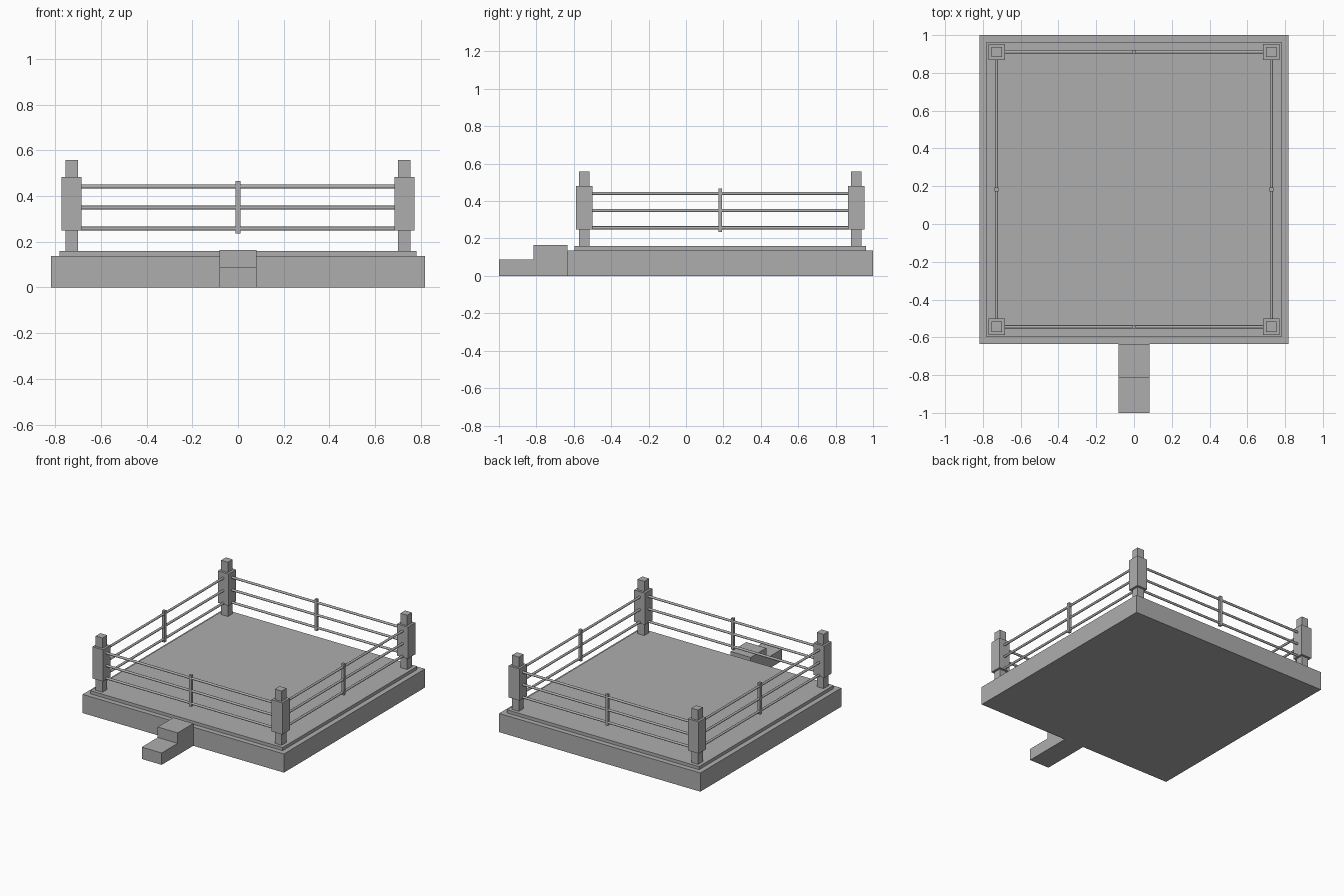
import bpy
import math

if "Cube" in bpy.data.objects:
    bpy.data.objects.remove(bpy.data.objects["Cube"])

CY = 0.183      # centre of the ring along y
POST = 0.7275   # post offset from the ring centre
PAD = 0.0435    # half width of a corner pad

grey = bpy.data.materials.new("plain_grey")
grey.diffuse_color = (0.42, 0.42, 0.42, 1)
grey.use_nodes = True
grey.node_tree.nodes["Principled BSDF"].inputs["Base Color"].default_value = grey.diffuse_color


def box(name, x0, x1, y0, y1, z0, z1):
    bpy.ops.mesh.primitive_cube_add(
        size=1, location=((x0 + x1) / 2, (y0 + y1) / 2, (z0 + z1) / 2))
    ob = bpy.context.object
    ob.name = name
    ob.scale = (x1 - x0, y1 - y0, z1 - z0)
    bpy.ops.object.transform_apply(location=False, rotation=False, scale=True)
    ob.data.materials.append(grey)


def block(name, x, y, half, z0, z1):
    box(name, x - half, x + half, y - half, y + half, z0, z1)


def rope(name, x, y, z, along_x):
    rot = (0, math.pi / 2, 0) if along_x else (math.pi / 2, 0, 0)
    bpy.ops.mesh.primitive_cylinder_add(
        vertices=16, radius=0.0085, depth=2 * (POST - PAD),
        location=(x, y, z), rotation=rot)
    ob = bpy.context.object
    ob.name = name
    ob.data.materials.append(grey)
    bpy.ops.object.shade_smooth_by_angle(angle=math.radians(35))


# Platform and mat
block("platform", 0, CY, 0.817, 0, 0.137)
block("mat", 0, CY, 0.78, 0.137, 0.16)

# Entry steps
box("lower_step", -0.081, 0.081, -1.0, -0.815, 0, 0.087)
box("upper_step", -0.081, 0.081, -0.815, CY - 0.817, 0, 0.164)

# Corner posts with pads
for sx in (-1, 1):
    for sy in (-1, 1):
        x, y = sx * POST, CY + sy * POST
        block("corner_post", x, y, 0.0275, 0.16, 0.558)
        block("corner_pad", x, y, PAD, 0.249, 0.482)

# Three ropes and one upright spacer on each side
for dx, dy in ((0, -1), (0, 1), (-1, 0), (1, 0)):
    x, y = dx * POST, CY + dy * POST
    for z in (0.257, 0.349, 0.441):
        rope("rope", x, y, z, dx == 0)
    block("rope_spacer", x, y, 0.01, 0.236, 0.466)
